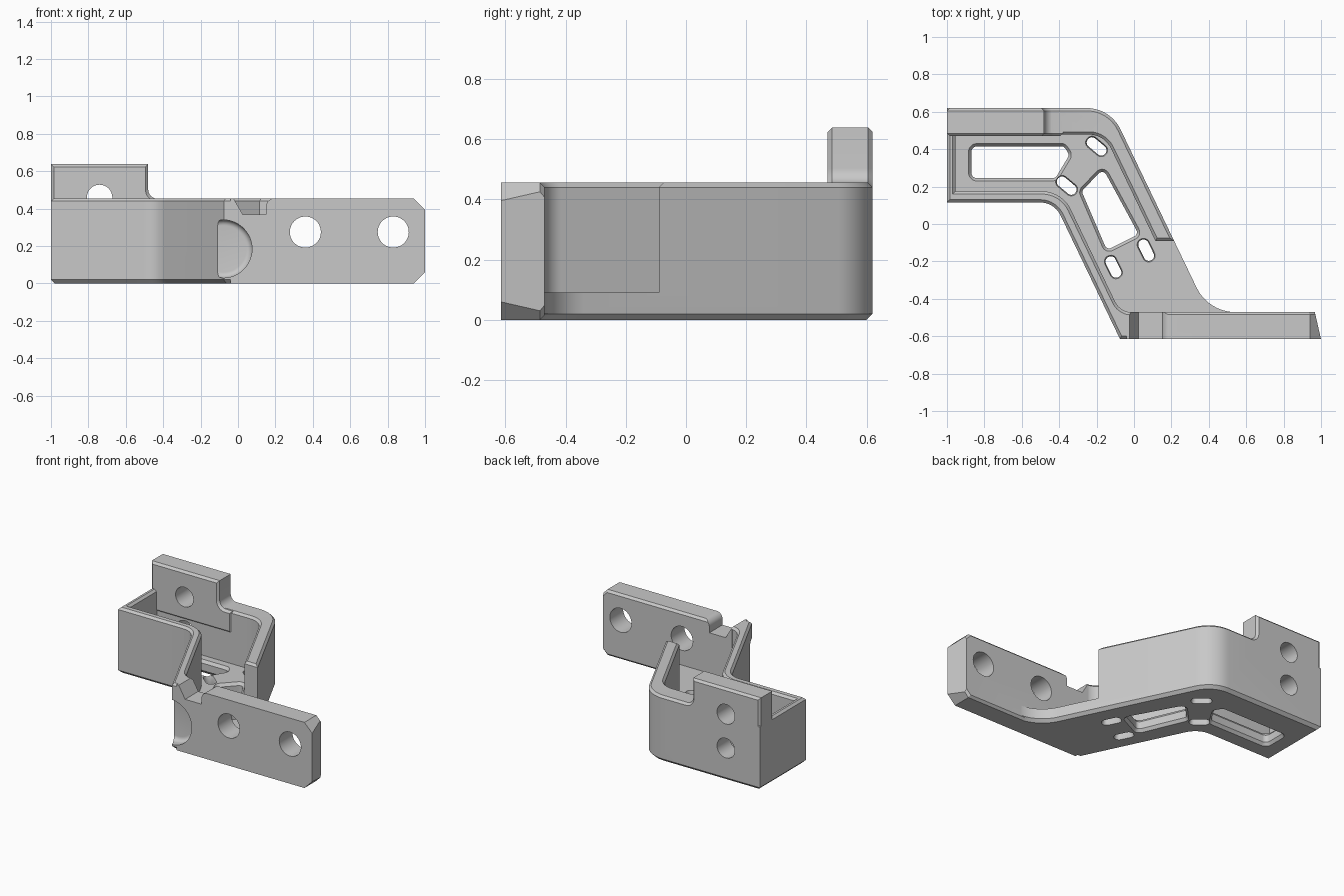
import bpy, bmesh, math
from mathutils import Vector

old = bpy.data.objects.get("Cube")
if old:
    bpy.data.objects.remove(old, do_unlink=True)

grey = bpy.data.materials.new("plain grey")
grey.use_nodes = True
grey.diffuse_color = (0.58, 0.58, 0.58, 1)
grey.node_tree.nodes["Principled BSDF"].inputs["Base Color"].default_value = grey.diffuse_color


def rounded(corners, steps=10):
    """Counter-clockwise outline from (x, y, radius) corners."""
    out = []
    for i, (x, y, r) in enumerate(corners):
        p = Vector((x, y))
        if r == 0:
            out.append(p)
            continue
        a = (Vector(corners[i - 1][:2]) - p).normalized()
        b = (Vector(corners[(i + 1) % len(corners)][:2]) - p).normalized()
        half = a.angle(b) / 2
        centre = p + (a + b).normalized() * r / math.sin(half)
        start = p + a * r / math.tan(half) - centre
        end = p + b * r / math.tan(half) - centre
        turn = math.atan2(start.x * end.y - start.y * end.x, start.dot(end))
        for k in range(steps + 1):
            t = turn * k / steps
            c, s = math.cos(t), math.sin(t)
            out.append(centre + Vector((c * start.x - s * start.y, s * start.x + c * start.y)))
    area = sum(p.x * q.y - p.y * q.x for p, q in zip(out, out[1:] + out[:1]))
    return out if area > 0 else out[::-1]


def circle(x, y, r, n=48):
    return [Vector((x + r * math.cos(k * math.tau / n), y + r * math.sin(k * math.tau / n))) for k in range(n)]


def offset(outline, d):
    """Move the outline outwards by d."""
    res = []
    for i, p in enumerate(outline):
        e1 = (p - outline[i - 1]).normalized()
        e2 = (outline[(i + 1) % len(outline)] - p).normalized()
        n1, n2 = Vector((e1.y, -e1.x)), Vector((e2.y, -e2.x))
        res.append(p + (n1 + n2) * d / (1 + n1.dot(n2)))
    return res


def loft(name, outline, sections, axis="z"):
    """Solid through (height, outward offset) sections of one outline."""
    bm = bmesh.new()
    rings = []
    for h, d in sections:
        ring = offset(outline, d)
        rings.append([bm.verts.new((p.x, p.y, h) if axis == "z" else (p.x, h, p.y)) for p in ring])
    n = len(outline)
    for low, high in zip(rings, rings[1:]):
        for i in range(n):
            j = (i + 1) % n
            bm.faces.new((low[i], low[j], high[j], high[i]))
    bm.faces.new(rings[0][::-1])
    bm.faces.new(rings[-1])
    if axis == "y":
        bmesh.ops.reverse_faces(bm, faces=bm.faces)
    mesh = bpy.data.meshes.new(name)
    bm.to_mesh(mesh)
    bm.free()
    mesh.materials.append(grey)
    obj = bpy.data.objects.new(name, mesh)
    bpy.context.collection.objects.link(obj)
    return obj


def combine(target, other, operation):
    mod = target.modifiers.new(operation.lower(), "BOOLEAN")
    mod.operation, mod.solver, mod.object = operation, "EXACT", other
    bpy.context.view_layer.objects.active = target
    bpy.ops.object.modifier_apply(modifier=mod.name)
    bpy.data.objects.remove(other, do_unlink=True)


SLOPE = 2.08            # steepness of the slanted arm
TOP, FLOOR = 0.455, 0.09


def left_x(y):
    return -0.075 - (y + 0.615) / SLOPE


def right_x(y):
    return -0.127 + (0.62 - y) / SLOPE


# Channel body: bent outline with chamfered bottom and rim
outer = rounded([(-1, 0.62, 0), (-1, 0.115, 0), (left_x(0.115), 0.115, 0.12),
                 (left_x(-0.614), -0.614, 0), (0.56, -0.614, 0), (0.56, -0.471, 0),
                 (right_x(-0.471), -0.471, 0.23), (right_x(0.62), 0.62, 0.2)])
bracket = loft("bracket", outer, [(0, -0.02), (0.02, 0), (TOP - 0.015, 0), (TOP, -0.015)])

# Hollow inside, open on the right of the arm
inner = rounded([(-0.955, 0.478, 0), (-0.955, 0.175, 0), (left_x(0.175) + 0.07, 0.175, 0.17),
                 (left_x(-0.472) + 0.07, -0.472, 0.1), (0.9, -0.472, 0), (0.9, -0.09, 0),
                 (right_x(-0.09) - 0.1, -0.09, 0), (right_x(0.478) - 0.1, 0.478, 0.13)])
cavity = loft("cavity", inner, [(FLOOR, 0), (TOP - 0.015, 0), (TOP + 0.015, 0.03)])
combine(bracket, cavity, "DIFFERENCE")

# Front mounting plate with clipped corners and a slanted end
plate = rounded([(-0.04, 0, 0), (0.94, 0, 0), (1, 0.06, 0), (1, 0.395, 0), (0.94, TOP, 0), (-0.04, TOP, 0)])
combine(bracket, loft("mounting_plate", plate, [(-0.615, 0), (-0.485, 0), (-0.47, -0.015)], "y"), "UNION")
wedge = rounded([(1.003, -0.63, 0), (1.1, -0.63, 0), (1.1, -0.45, 0), (0.962, -0.45, 0)])
combine(bracket, loft("plate_end_cut", wedge, [(-0.1, 0), (0.6, 0)]), "DIFFERENCE")

# Raised rear tab
tab = rounded([(-1, 0.3, 0), (-0.38, 0.3, 0), (-0.38, 0.453, 0), (-0.48, 0.453, 0.05),
               (-0.48, 0.638, 0), (-1, 0.638, 0)])
combine(bracket, loft("rear_tab", tab, [(0.47, -0.015), (0.485, 0), (0.605, 0), (0.62, -0.015)], "y"), "UNION")

# Bolt holes through the plate and the tab
for x, z, r, y0, y1 in ((0.36, 0.275, 0.083, -0.7, -0.4), (0.83, 0.275, 0.083, -0.7, -0.4),
                        (-0.74, 0.46, 0.068, 0.4, 0.7), (-0.74, 0.225, 0.068, 0.4, 0.7)):
    combine(bracket, loft("bolt_hole", circle(x, z, r), [(y0, 0), (y1, 0)], "y"), "DIFFERENCE")

# Round recess with a filleted bottom on the front corner
fillet = [(-0.575 + 0.03 * math.sin(k * math.pi / 12), 0.03 * math.cos(k * math.pi / 12) - 0.03) for k in range(7)]
combine(bracket, loft("recess", circle(-0.08, 0.185, 0.155), [(-0.63, 0)] + fillet, "y"), "DIFFERENCE")

# Notch in the top of the plate
notch = rounded([(-0.05, 0.5, 0), (0.025, 0.37, 0), (0.15, 0.37, 0), (0.15, TOP, 0.045),
                 (0.25, TOP + 0.001, 0), (0.25, 0.5, 0)])
combine(bracket, loft("notch", notch, [(-0.7, 0), (-0.43, 0)], "y"), "DIFFERENCE")


def floor_hole(outline, flare):
    cutter = loft("floor_hole", outline, [(-0.01, flare * 1.5), (0.02, 0), (0.07, 0), (0.1, flare * 1.5)])
    combine(bracket, cutter, "DIFFERENCE")


# Two large windows in the floor
floor_hole(rounded([(-0.87, 0.415, 0.03), (-0.87, 0.245, 0.03), (-0.42, 0.245, 0.03),
                    (-0.345, 0.37, 0.03), (-0.375, 0.415, 0.02)], 5), 0.015)
floor_hole(rounded([(-0.165, 0.295, 0.025), (-0.28, 0.175, 0.025), (-0.145, -0.14, 0.025),
                    (0.025, -0.055, 0.025)], 5), 0.015)

# Four small slots in the floor
for x, y, angle in ((-0.2, 0.415, -40), (-0.36, 0.205, -40), (0.065, -0.14, -64), (-0.11, -0.23, -64)):
    u = Vector((math.cos(math.radians(angle)), math.sin(math.radians(angle))))
    v = Vector((-u.y, u.x))
    corners = [Vector((x, y)) + u * a * 0.06 + v * b * 0.028 for a, b in ((-1, -1), (1, -1), (1, 1), (-1, 1))]
    floor_hole(rounded([(c.x, c.y, 0.027) for c in corners], 6), 0.006)

# Smooth rounded corners, keep chamfers crisp
bpy.ops.object.select_all(action="DESELECT")
bracket.select_set(True)
bpy.context.view_layer.objects.active = bracket
bpy.ops.object.shade_smooth_by_angle(angle=math.radians(20))
